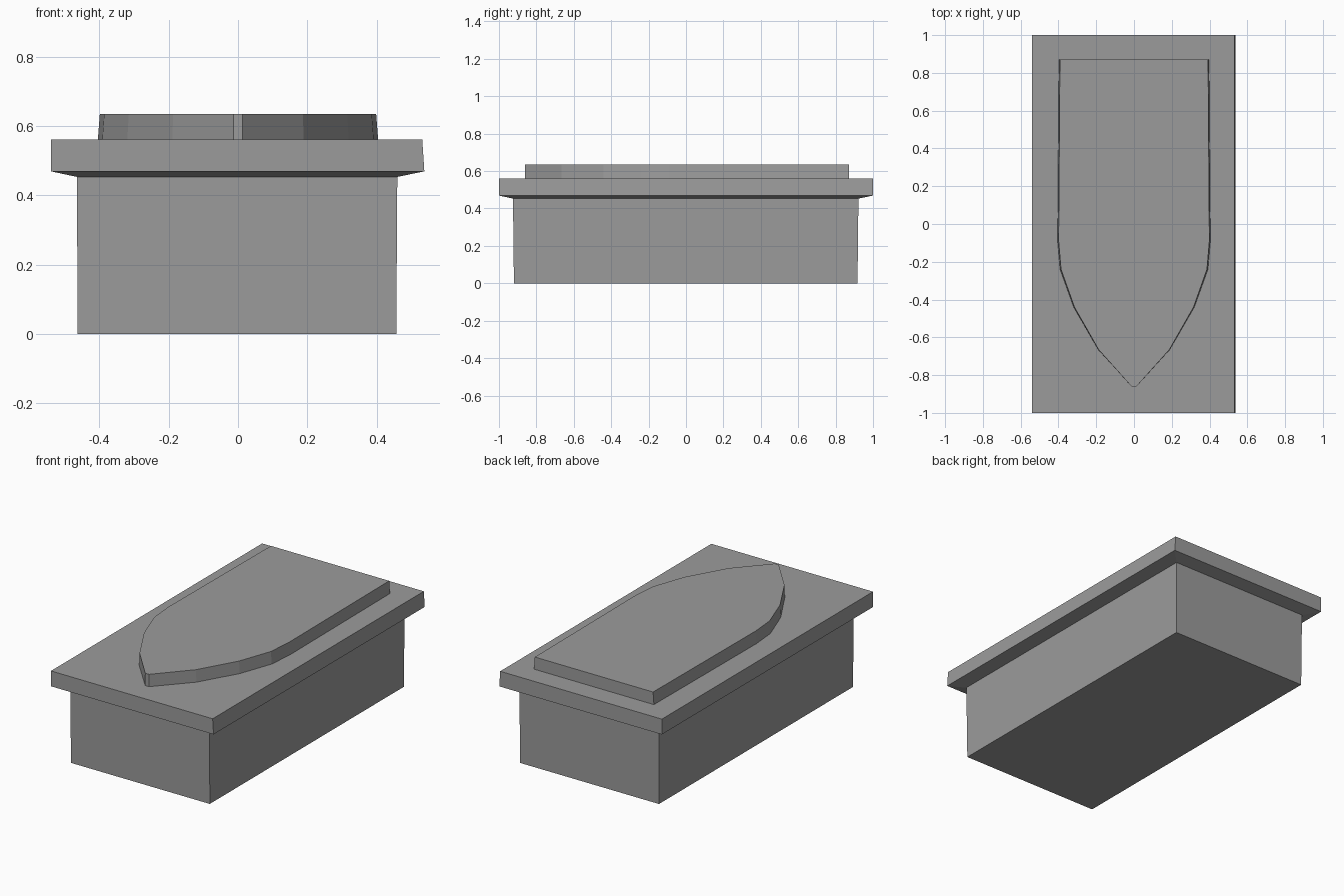
import bpy
import bmesh

if "Cube" in bpy.data.objects:
    bpy.data.objects.remove(bpy.data.objects["Cube"])

stone = bpy.data.materials.new("grey stone")
stone.diffuse_color = (0.33, 0.33, 0.33, 1)
stone.use_nodes = True
stone.node_tree.nodes["Principled BSDF"].inputs["Base Color"].default_value = stone.diffuse_color


def rect(x0, x1, y0, y1, z):
    return [(x0, y0, z), (x1, y0, z), (x1, y1, z), (x0, y1, z)]


def loft(name, rings):
    """Closed flat-faced solid through rings listed from bottom to top."""
    bm = bmesh.new()
    loops = [[bm.verts.new(p) for p in ring] for ring in rings]
    n = len(loops[0])
    for low, high in zip(loops, loops[1:]):
        for i in range(n):
            j = (i + 1) % n
            bm.faces.new((low[i], low[j], high[j], high[i]))
    bm.faces.new(loops[0][::-1])
    bm.faces.new(loops[-1])
    bmesh.ops.recalc_face_normals(bm, faces=bm.faces[:])
    mesh = bpy.data.meshes.new(name)
    bm.to_mesh(mesh)
    bm.free()
    mesh.materials.append(stone)
    obj = bpy.data.objects.new(name, mesh)
    bpy.context.collection.objects.link(obj)
    return obj


# Box body
loft("base_block", [rect(-0.463, 0.457, -0.92, 0.917, 0),
                    rect(-0.465, 0.46, -0.925, 0.922, 0.456)])

# Overhanging slab with a sloped underside
loft("lid_slab", [rect(-0.465, 0.46, -0.925, 0.922, 0.453),
                  rect(-0.54, 0.538, -1.0, 1.0, 0.469),
                  rect(-0.54, 0.532, -1.0, 1.0, 0.561)])

# Raised panel: straight back, sides curving to a blunt point at the front
side = [(0.013, -0.86), (0.19, -0.665), (0.32, -0.44),
        (0.392, -0.24), (0.405, -0.09), (0.398, 0.872)]
outline = side + [(-x, y) for x, y in reversed(side)]
loft("pointed_panel", [[(x, y, 0.555) for x, y in outline],
                       [(x * 0.985, y, 0.635) for x, y in outline]])
